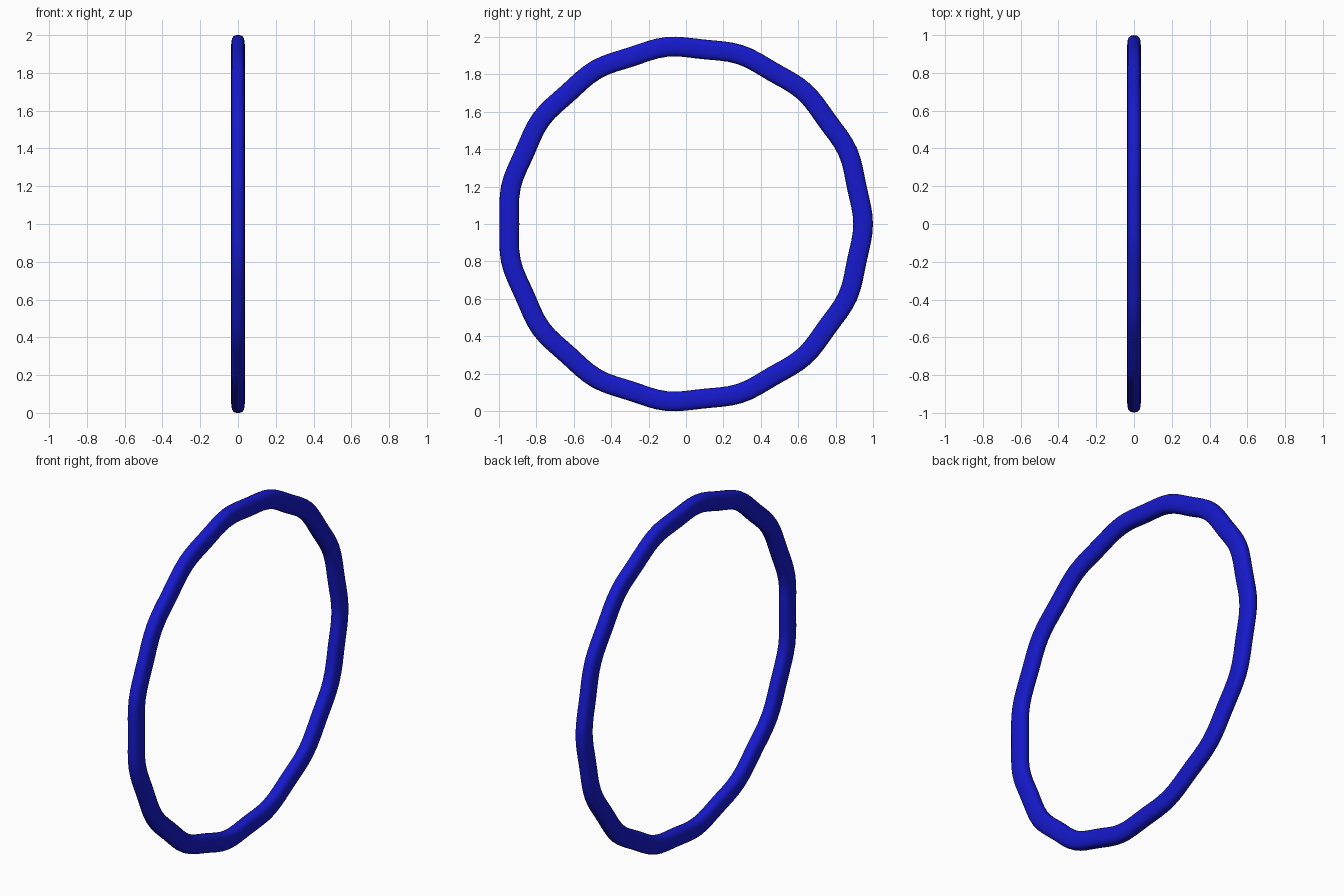
import bpy, bmesh
from math import sin, cos, pi, copysign

if "Cube" in bpy.data.objects:
    bpy.data.objects.remove(bpy.data.objects["Cube"])

CORNERS = 15              # soft bumps around the ring
STEPS = CORNERS * 8       # points around the ring
SIDES = 20                # points around the cross-section
MID_R, WAVE = 0.945, 0.0065
HALF_X, HALF_R = 0.036, 0.0525


def rounded(v, power):
    return copysign(abs(v) ** power, v)


# Soft rounded-box section (x offset, radial offset)
section = [(HALF_X * rounded(cos(2 * pi * k / SIDES), 0.75),
            HALF_R * rounded(sin(2 * pi * k / SIDES), 0.75)) for k in range(SIDES)]

# Sweep the section around a gently lobed circle in the side plane
bm = bmesh.new()
loops = []
for i in range(STEPS):
    a = 2 * pi * i / STEPS
    radius = MID_R + WAVE * cos(CORNERS * a)
    loops.append([bm.verts.new((x, (radius + r) * cos(a) - 0.005,
                                1 + (radius + r) * sin(a))) for x, r in section])
for i in range(STEPS):
    p, q = loops[i], loops[(i + 1) % STEPS]
    for k in range(SIDES):
        n = (k + 1) % SIDES
        bm.faces.new((p[k], p[n], q[n], q[k])).smooth = True
bmesh.ops.recalc_face_normals(bm, faces=bm.faces[:])
mesh = bpy.data.meshes.new("ring")
bm.to_mesh(mesh)
bm.free()

ring = bpy.data.objects.new("ring", mesh)
bpy.context.collection.objects.link(ring)

# Deep blue finish
blue = bpy.data.materials.new("deep_blue")
blue.diffuse_color = (0.008, 0.01, 0.6, 1)
blue.use_nodes = True
blue.node_tree.nodes["Principled BSDF"].inputs["Base Color"].default_value = blue.diffuse_color
mesh.materials.append(blue)
